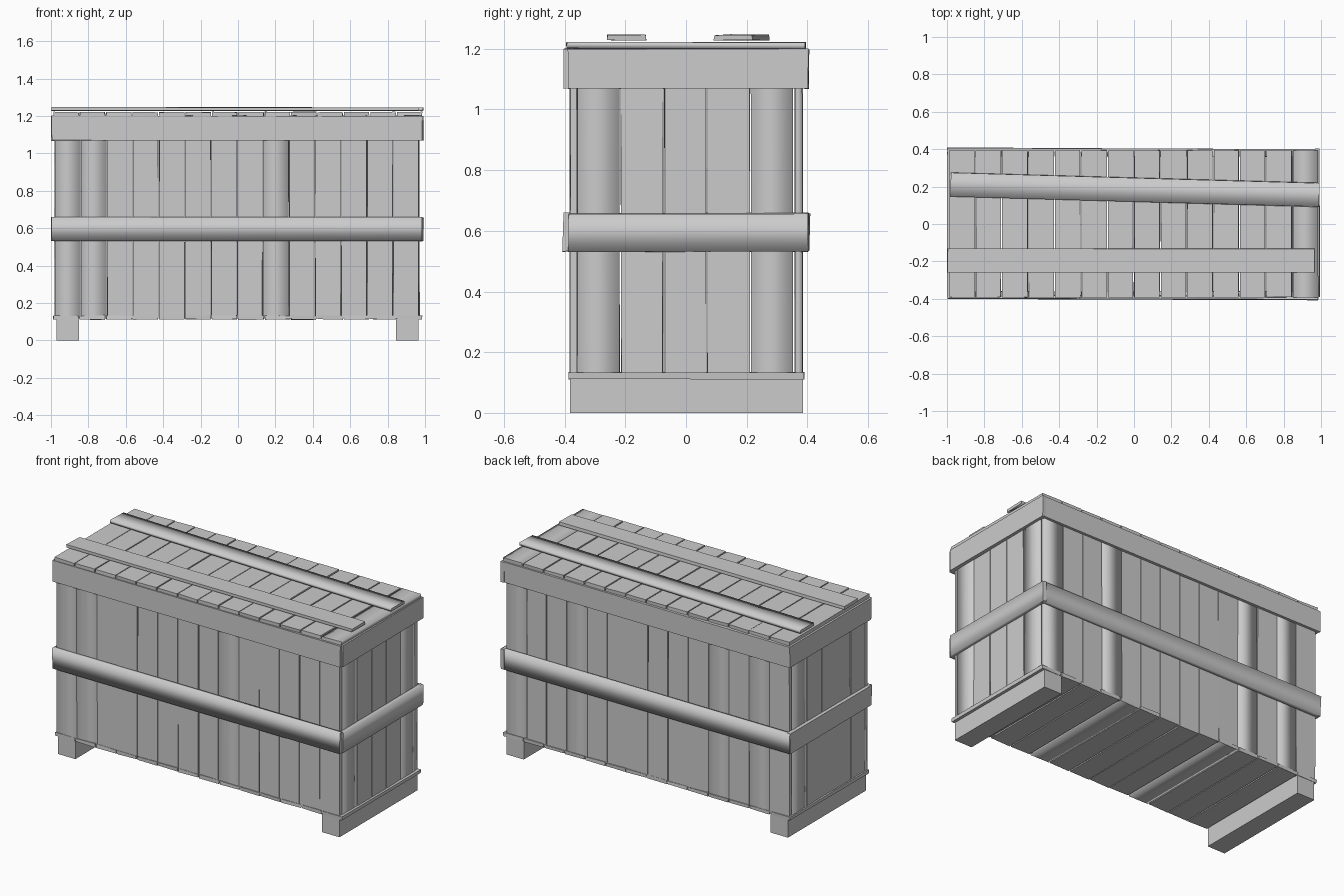
import bpy, bmesh, math, random
from mathutils import Matrix, Vector

random.seed(4)
if "Cube" in bpy.data.objects:
    bpy.data.objects.remove(bpy.data.objects["Cube"], do_unlink=True)

grey = bpy.data.materials.new("grey_wood")
grey.use_nodes = True
grey.diffuse_color = (0.6, 0.6, 0.6, 1)
grey.node_tree.nodes["Principled BSDF"].inputs["Base Color"].default_value = (0.6, 0.6, 0.6, 1)


def board(name, x, y, z, soft=False, wobble=0.002, turn=0.0):
    """Rough plank filling the three (low, high) ranges, softly shaded along its length if asked."""
    low, high = Vector((x[0], y[0], z[0])), Vector((x[1], y[1], z[1]))
    size = high - low
    bm = bmesh.new()
    bmesh.ops.create_cube(bm, size=1)
    for v in bm.verts:
        v.co = Vector([v.co[i] * size[i] + random.uniform(-wobble, wobble) for i in range(3)])
    bm.normal_update()
    long_axis = max(range(3), key=lambda i: size[i])
    for face in bm.faces:
        is_end = abs(face.normal[long_axis]) > 0.7
        face.smooth = soft and not is_end
        if is_end:
            for edge in face.edges:
                edge.smooth = False
    mesh = bpy.data.meshes.new(name)
    bm.to_mesh(mesh)
    bm.free()
    mesh.materials.append(grey)
    obj = bpy.data.objects.new(name, mesh)
    obj.location = (low + high) / 2
    obj.rotation_euler.z = turn
    bpy.context.collection.objects.link(obj)
    return obj


def slots(start, end, count, gap):
    """Ranges of equal planks laid side by side."""
    step = (end - start) / count
    return [(start + i * step + gap / 2, start + (i + 1) * step - gap / 2) for i in range(count)]


# Skids under both ends
for side, x in (("right", (-0.97, -0.85)), ("left", (0.845, 0.965))):
    board(f"{side}_skid", x, (-0.382, 0.385), (0, 0.112), wobble=0.0)

# Floor and lid planks run from front to back
for i, x in enumerate(slots(-0.99, 0.988, 14, 0.007)):
    board(f"floor_plank_{i}", x, (-0.386, 0.388), (0.112, 0.133), soft=i in (4, 9))
    board(f"lid_plank_{i}", x, (-0.393, 0.393), (1.2, 1.221), soft=i == 13)

# Front and back wall planks
for i, x in enumerate(slots(-0.98, 0.968, 14, 0.004)):
    board(f"front_plank_{i}", x, (-0.382, -0.36), (0.118, 1.2), soft=i in (0, 1, 8))
    board(f"back_plank_{i}", x, (0.36, 0.384), (0.118, 1.2), soft=i in (1, 3, 10, 13))

# End wall planks
for i, y in enumerate(slots(-0.36, 0.355, 5, 0.004)):
    board(f"left_plank_{i}", (0.95, 0.97), y, (0.133, 1.2), soft=i in (0, 4))
    board(f"right_plank_{i}", (-0.98, -0.96), y, (0.133, 1.2), soft=i == 4)

# Bands around the middle and the top
for level, z, soft in (("middle", (0.532, 0.658), True), ("top", (1.07, 1.2), False)):
    board(f"{level}_front_band", (-0.998, 0.985), (-0.402, -0.381), z, soft, 0.003, -0.004)
    board(f"{level}_back_band", (-0.998, 0.985), (0.383, 0.404), z, soft, 0.003, -0.004)
    board(f"{level}_left_band", (0.97, 0.993), (-0.388, 0.402), z, soft, 0.003)
    board(f"{level}_right_band", (-0.999, -0.979), (-0.388, 0.402), z, False, 0.003)

# Battens across the lid, the rear one set askew
board("front_batten", (-0.997, 0.965), (-0.26, -0.132), (1.228, 1.246))
board("rear_batten", (-0.98, 0.99), (0.12, 0.246), (1.228, 1.246), True, turn=-0.028)
